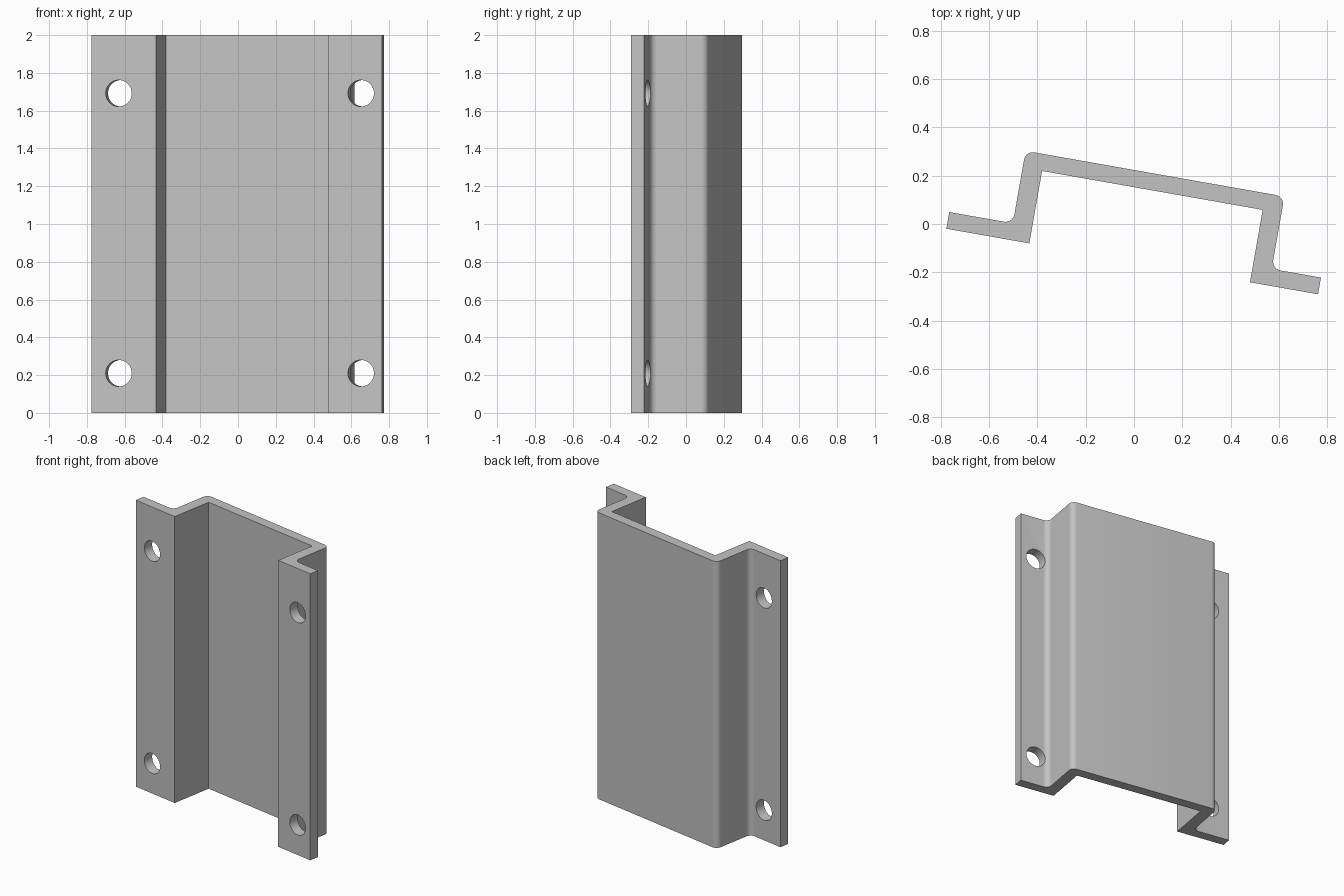
import bpy, bmesh, math
from mathutils import Vector, Matrix

if "Cube" in bpy.data.objects:
    bpy.data.objects.remove(bpy.data.objects["Cube"])

HEIGHT = 2.0
TILT = Matrix.Rotation(math.radians(-10), 4, 'Z')   # the whole section is turned 10 degrees
R = 0.037                                           # bend radius

grey = bpy.data.materials.new("plain grey")
grey.diffuse_color = (0.55, 0.55, 0.55, 1)
grey.use_nodes = True
grey.node_tree.nodes["Principled BSDF"].inputs["Base Color"].default_value = grey.diffuse_color

# Section outline (x, y, rounded?)
section = [
    (-0.761, -0.154, False), (-0.4125, -0.154, False),
    (-0.4125, 0.150, False), (0.514, 0.150, False),
    (0.514, -0.154, False), (0.800, -0.154, False),
    (0.800, -0.084, False), (0.593, -0.084, True),
    (0.593, 0.220, True), (-0.494, 0.220, True),
    (-0.494, -0.084, True), (-0.761, -0.084, False),
]


def rounded(points, r, steps=8):
    """Replace each marked right-angle corner by an arc."""
    out = []
    for i, (x, y, rnd) in enumerate(points):
        p = Vector((x, y, 0))
        if not rnd:
            out.append(p)
            continue
        a = (Vector((*points[i - 1][:2], 0)) - p).normalized()
        b = (Vector((*points[(i + 1) % len(points)][:2], 0)) - p).normalized()
        centre = p + (a + b) * r
        for k in range(steps + 1):
            t = math.pi / 2 * k / steps
            out.append(centre - b * r * math.cos(t) - a * r * math.sin(t))
    return out


def add_object(name, bm):
    bmesh.ops.recalc_face_normals(bm, faces=bm.faces)
    mesh = bpy.data.meshes.new(name)
    bm.to_mesh(mesh)
    bm.free()
    mesh.materials.append(grey)
    obj = bpy.data.objects.new(name, mesh)
    bpy.context.collection.objects.link(obj)
    return obj


# Folded sheet bracket
bm = bmesh.new()
face = bm.faces.new([bm.verts.new(TILT @ p) for p in rounded(section, R)])
top = bmesh.ops.extrude_face_region(bm, geom=[face])
bmesh.ops.translate(bm, vec=(0, 0, HEIGHT),
                    verts=[v for v in top["geom"] if isinstance(v, bmesh.types.BMVert)])
bracket = add_object("bracket", bm)

# Four bolt holes through the flanges
bm = bmesh.new()
for x in (-0.614, 0.688):
    for z in (0.21, 1.692):
        place = TILT @ Matrix.Translation((x, -0.119, z)) @ Matrix.Rotation(math.pi / 2, 4, 'X')
        bmesh.ops.create_cone(bm, cap_ends=True, segments=48, radius1=0.07,
                              radius2=0.07, depth=0.16, matrix=place)
cutter = add_object("hole_cutter", bm)
cutter.hide_render = True

cut = bracket.modifiers.new("bolt holes", 'BOOLEAN')
cut.operation = 'DIFFERENCE'
cut.solver = 'EXACT'
cut.object = cutter
bpy.context.view_layer.objects.active = bracket
bracket.select_set(True)
bpy.ops.object.modifier_apply(modifier=cut.name)
bpy.data.objects.remove(cutter)

bpy.ops.object.shade_smooth_by_angle(angle=math.radians(30))
